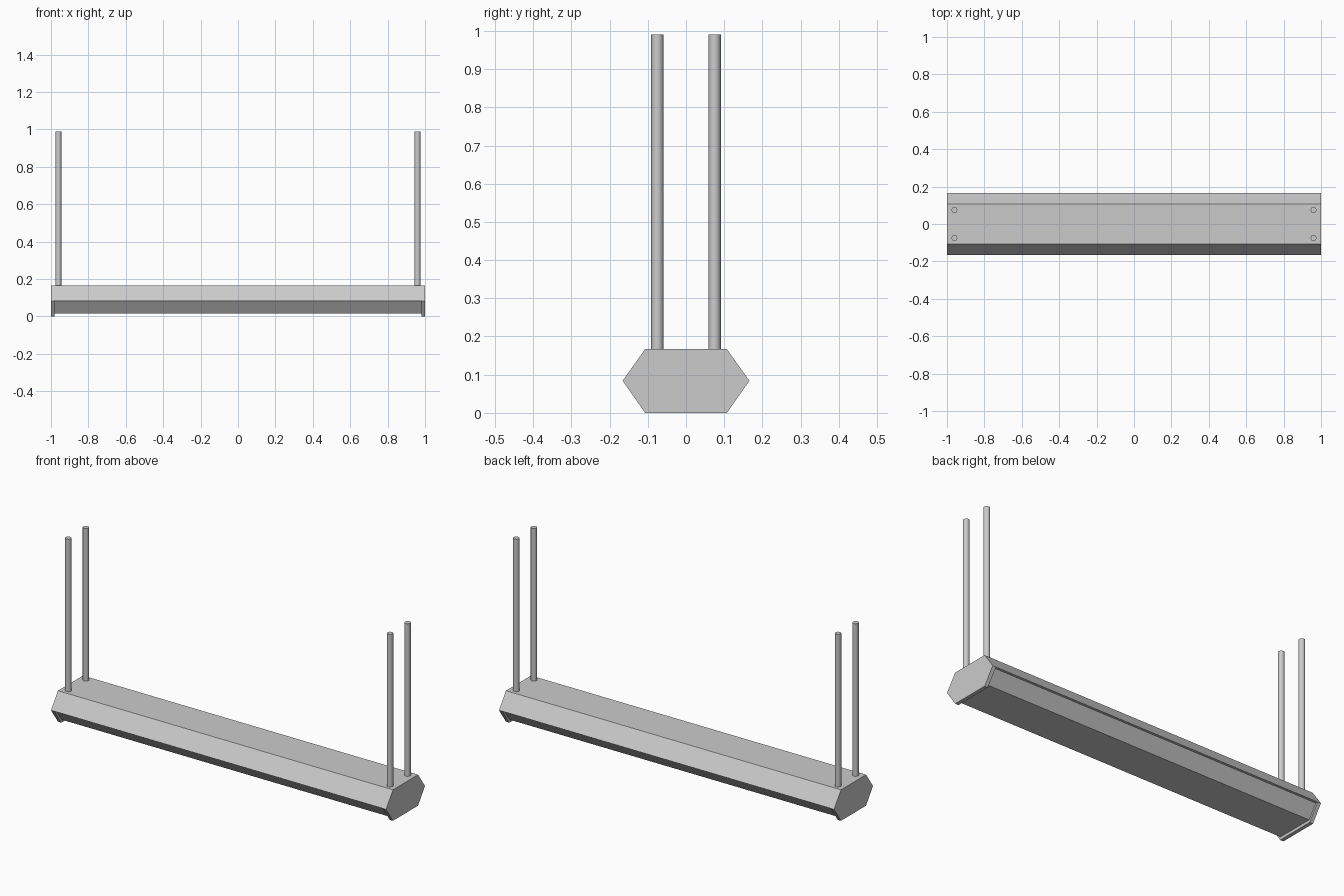
import bpy, bmesh, math

if "Cube" in bpy.data.objects:
    bpy.data.objects.remove(bpy.data.objects["Cube"])


def prism(name, profile, x0, x1):
    """Extrude a (y, z) profile along x."""
    bm = bmesh.new()
    face = bm.faces.new([bm.verts.new((x0, y, z)) for y, z in profile])
    ext = bmesh.ops.extrude_face_region(bm, geom=[face])
    moved = [g for g in ext["geom"] if isinstance(g, bmesh.types.BMVert)]
    bmesh.ops.translate(bm, verts=moved, vec=(x1 - x0, 0, 0))
    bmesh.ops.recalc_face_normals(bm, faces=bm.faces)
    mesh = bpy.data.meshes.new(name)
    bm.to_mesh(mesh)
    bm.free()
    obj = bpy.data.objects.new(name, mesh)
    bpy.context.collection.objects.link(obj)
    return obj


TOP, MID = 0.167, 0.084      # housing top and widest height
WIDE, FLAT = 0.166, 0.107    # half widths of the hexagon
CAP = 0.02                   # end cap thickness

# Upper housing between the caps
prism("upper_housing",
      [(-WIDE, MID), (WIDE, MID), (FLAT, TOP), (-FLAT, TOP)],
      -1 + CAP, 1 - CAP)

# Lower diffuser, set in slightly from the housing and the caps
prism("lower_diffuser",
      [(-0.153, MID), (-0.104, 0.015), (0.104, 0.015), (0.153, MID)],
      -1 + CAP, 1 - CAP)

# Hexagonal end caps
hexagon = [(-WIDE, MID), (-FLAT, 0), (FLAT, 0),
           (WIDE, MID), (FLAT, TOP), (-FLAT, TOP)]
prism("left_end_cap", hexagon, -1, -1 + CAP)
prism("right_end_cap", hexagon, 1 - CAP, 1)

# Four hanging rods
ROD_TOP = 0.99
for sx, side in ((-1, "left"), (1, "right")):
    for sy, end in ((-1, "front"), (1, "back")):
        bpy.ops.mesh.primitive_cylinder_add(
            vertices=12, radius=0.016, depth=ROD_TOP - TOP,
            location=(sx * 0.96, sy * 0.075, (ROD_TOP + TOP) / 2))
        bpy.context.object.name = f"{end}_{side}_rod"
        bpy.ops.object.shade_smooth_by_angle(angle=math.radians(40))
